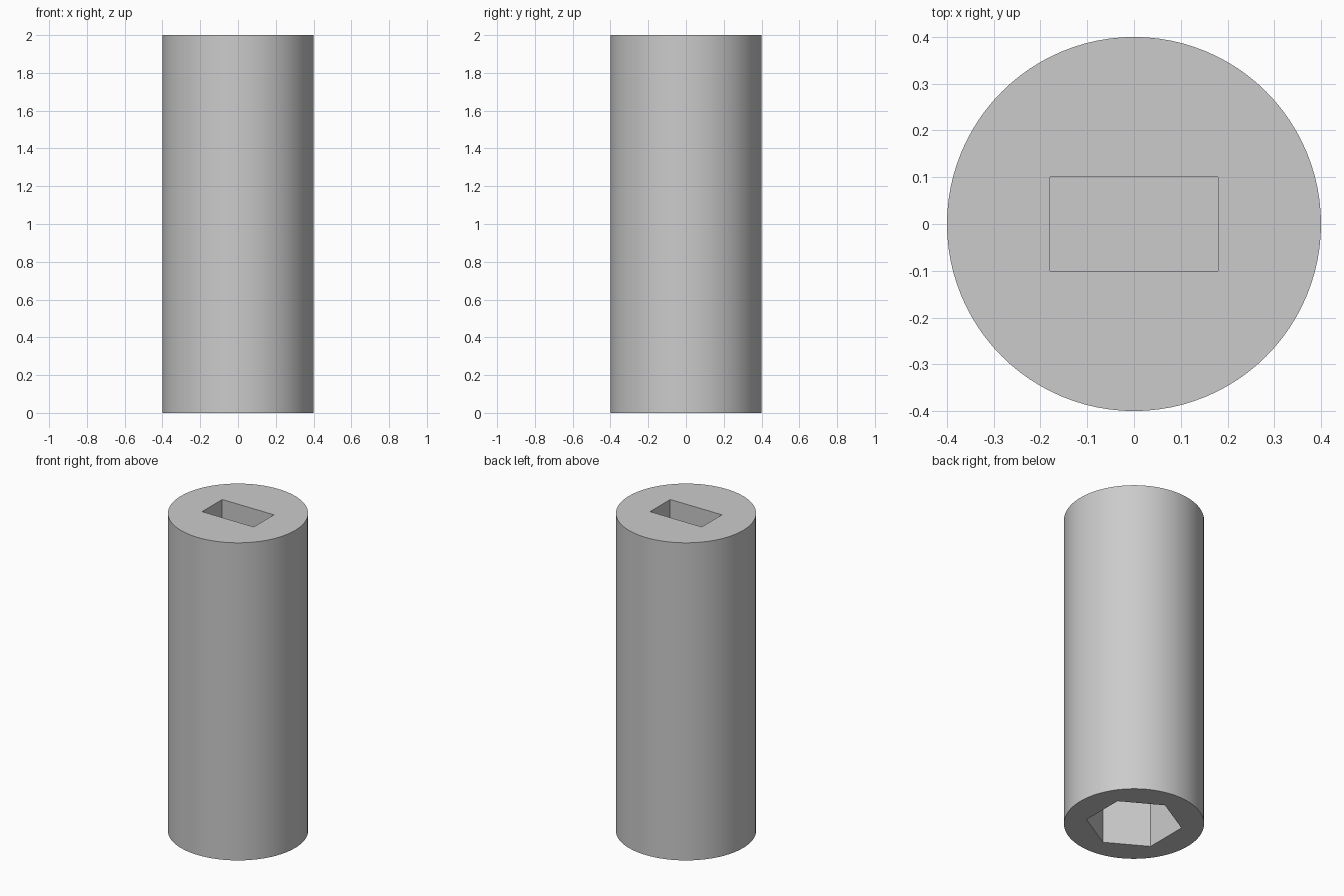
import bpy
import math

RADIUS, HEIGHT = 0.4, 2.0
SLOT_DEPTH, SOCKET_DEPTH = 0.6, 0.6

cube = bpy.data.objects.get("Cube")
if cube:
    bpy.data.objects.remove(cube, do_unlink=True)

grey = bpy.data.materials.new("plain grey")
grey.use_nodes = True
colour = (0.6, 0.6, 0.6, 1)
grey.diffuse_color = colour
grey.node_tree.nodes["Principled BSDF"].inputs["Base Color"].default_value = colour


def prism(name, sides, radius, depth, z, turn=0):
    bpy.ops.mesh.primitive_cylinder_add(vertices=sides, radius=radius, depth=depth,
                                        location=(0, 0, z), rotation=(0, 0, turn))
    obj = bpy.context.object
    obj.name = name
    obj.data.materials.append(grey)
    return obj


def cut(target, cutter):
    mod = target.modifiers.new(cutter.name, "BOOLEAN")
    mod.operation = "DIFFERENCE"
    mod.solver = "EXACT"
    mod.object = cutter
    bpy.context.view_layer.objects.active = target
    bpy.ops.object.modifier_apply(modifier=mod.name)
    bpy.data.objects.remove(cutter, do_unlink=True)


# Round body
body = prism("socket_body", 96, RADIUS, HEIGHT, HEIGHT / 2)

# Rectangular slot in the top
bpy.ops.mesh.primitive_cube_add(size=1, location=(0, 0, HEIGHT))
slot = bpy.context.object
slot.name = "slot_cutter"
slot.scale = (0.36, 0.2, 2 * SLOT_DEPTH)
slot.data.materials.append(grey)
cut(body, slot)

# Hexagonal socket in the bottom, with corners towards front and back
cut(body, prism("hex_cutter", 6, 0.275, 2 * SOCKET_DEPTH, 0))

# Smooth wall, crisp rims and recesses
bpy.ops.object.select_all(action="DESELECT")
body.select_set(True)
bpy.context.view_layer.objects.active = body
bpy.ops.object.shade_smooth_by_angle(angle=math.radians(30))
